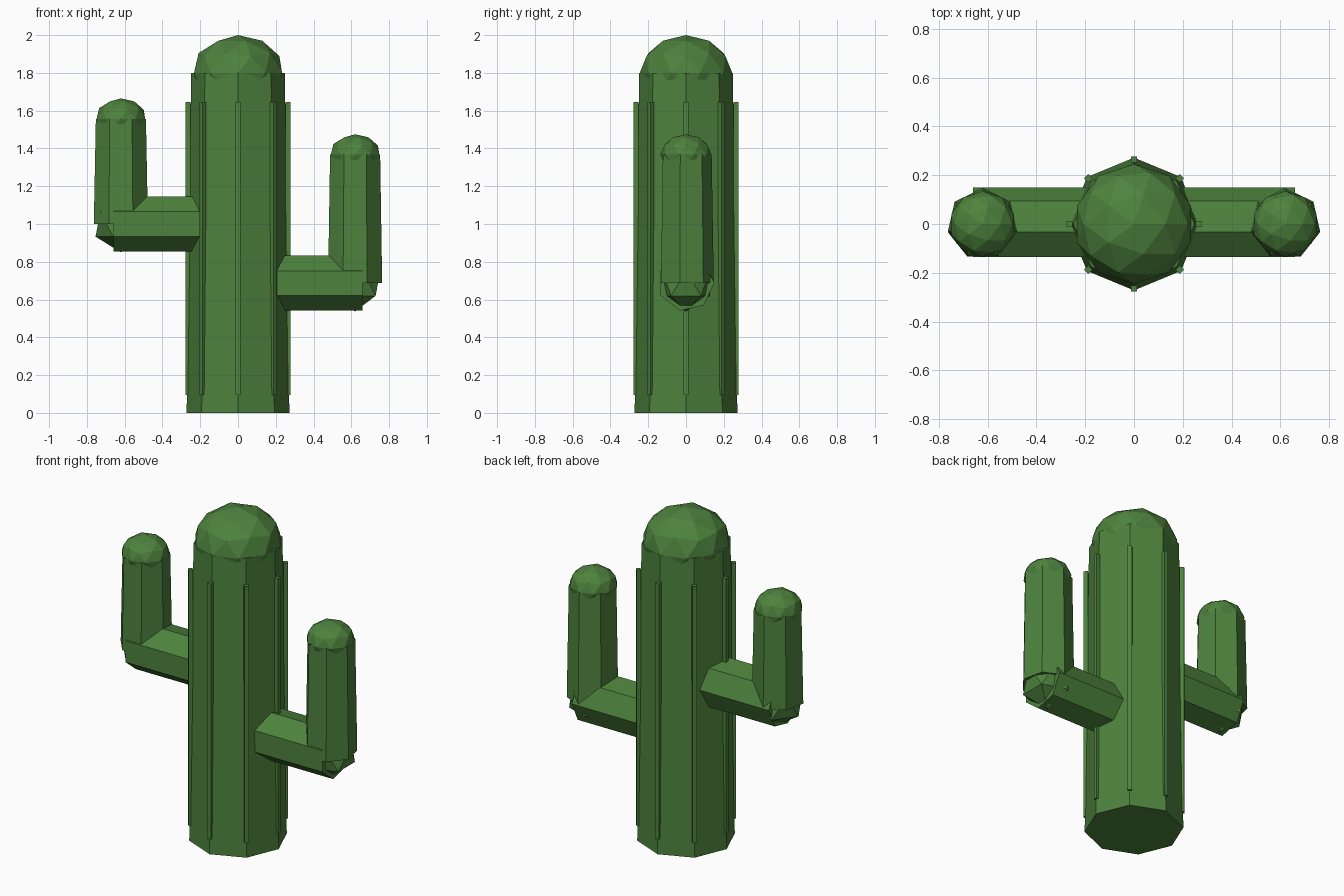
import bpy
import math

if "Cube" in bpy.data.objects:
    bpy.data.objects.remove(bpy.data.objects["Cube"])

green = bpy.data.materials.new("cactus green")
green.diffuse_color = (0.075, 0.225, 0.047, 1.0)
green.use_nodes = True
green.node_tree.nodes["Principled BSDF"].inputs["Base Color"].default_value = green.diffuse_color


def finish(name):
    """Name the newest object and give it the flat green colour."""
    obj = bpy.context.object
    obj.name = name
    obj.data.materials.append(green)
    return obj


def column(name, sides, r_low, r_high, length, centre, rotation=(0, 0, 0)):
    bpy.ops.mesh.primitive_cone_add(vertices=sides, radius1=r_low, radius2=r_high,
                                    depth=length, location=centre, rotation=rotation)
    return finish(name)


def ball(name, detail, radius, height, centre):
    bpy.ops.mesh.primitive_ico_sphere_add(subdivisions=detail, radius=1, location=centre)
    obj = finish(name)
    obj.scale = (radius, radius, height)
    return obj


# Trunk and its rounded top
column("trunk", 8, 0.272, 0.248, 1.8, (0, 0, 0.9))
ball("trunk_cap", 2, 0.245, 0.2, (0, 0, 1.8))

# Thin upright ribs along the trunk corners
for i in range(8):
    a = i * math.pi / 4
    bpy.ops.mesh.primitive_cube_add(
        size=1, location=(0.265 * math.cos(a), 0.265 * math.sin(a), 0.87),
        rotation=(0, 0, a))
    finish(f"rib_{i + 1}").scale = (0.025, 0.025, 1.55)


# Arms: level branch, elbow, upright and rounded tip
def arm(label, side, z_elbow, z_top):
    x = side * 0.62
    column(f"{label}_branch", 7, 0.15, 0.15, 0.56, (side * 0.38, 0, z_elbow),
           (0, math.pi / 2, 0))
    ball(f"{label}_elbow", 1, 0.15, 0.15, (x, 0, z_elbow))
    column(f"{label}_upright", 7, 0.147, 0.136, z_top - z_elbow,
           (x, 0, (z_elbow + z_top) / 2))
    ball(f"{label}_tip", 2, 0.135, 0.108, (x, 0, z_top))


arm("left_arm", -1, 1.0, 1.557)
arm("right_arm", 1, 0.687, 1.367)
